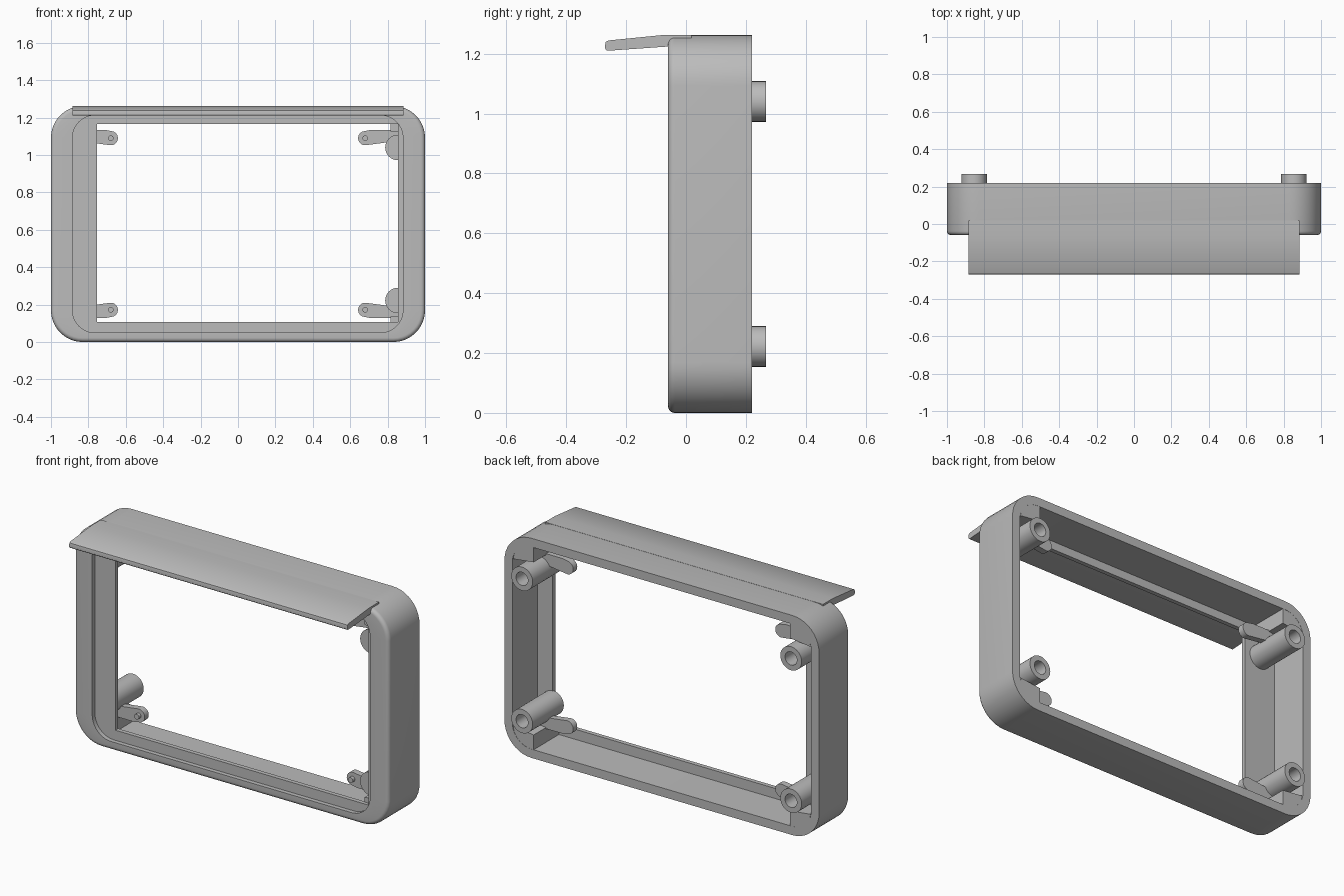
import bpy, bmesh, math
from mathutils import Vector

cube = bpy.data.objects.get("Cube")
if cube:
    bpy.data.objects.remove(cube)

grey = bpy.data.materials.new("matte grey")
grey.use_nodes = True
grey.diffuse_color = (0.5, 0.5, 0.5, 1)
grey.node_tree.nodes["Principled BSDF"].inputs["Base Color"].default_value = (0.5, 0.5, 0.5, 1)

H = 1.262          # overall height
MID = H / 2
BACK = 0.22        # rear rim


def rounded(x0, x1, z0, z1, r, n=10):
    """Rounded rectangle in the xz plane."""
    pts = []
    for i, (cx, cz) in enumerate([(x1 - r, z1 - r), (x0 + r, z1 - r),
                                  (x0 + r, z0 + r), (x1 - r, z0 + r)]):
        for k in range(n + 1):
            a = (i + k / n) * math.pi / 2
            pts.append((cx + r * math.cos(a), cz + r * math.sin(a)))
    return pts


def circle(cx, cz, r, n=32):
    return [(cx + r * math.cos(a), cz + r * math.sin(a))
            for a in (2 * math.pi * k / n for k in range(n))]


def loft(name, sections, closed=False):
    """Skin matching sections given as (xz points, y)."""
    bm = bmesh.new()
    rings = [[bm.verts.new((x, y, z)) for x, z in pts] for pts, y in sections]
    pairs = list(zip(rings, rings[1:]))
    if closed:
        pairs.append((rings[-1], rings[0]))
    else:
        bm.faces.new(rings[0])
        bm.faces.new(rings[-1])
    n = len(rings[0])
    for a, b in pairs:
        for i in range(n):
            j = (i + 1) % n
            bm.faces.new((a[i], a[j], b[j], b[i]))
    bmesh.ops.recalc_face_normals(bm, faces=bm.faces)
    mesh = bpy.data.meshes.new(name)
    bm.to_mesh(mesh)
    bm.free()
    obj = bpy.data.objects.new(name, mesh)
    bpy.context.collection.objects.link(obj)
    mesh.materials.append(grey)
    bpy.ops.object.select_all(action='DESELECT')
    obj.select_set(True)
    bpy.context.view_layer.objects.active = obj
    bpy.ops.object.shade_smooth_by_angle(angle=math.radians(30))
    return obj


# Housing: outer wall, filleted front edge, bezel, recessed lip and rear cavity
FILLET = 0.022
FRONT = -0.06
sections = [(rounded(-1, 1, 0, H, 0.17), BACK)]
for k in range(6):
    a = k / 5 * math.pi / 2
    d = FILLET * (1 - math.cos(a))
    sections.append((rounded(-1 + d, 1 - d, d, H - d, 0.17 - d),
                     FRONT + FILLET * (1 - math.sin(a))))
opening = rounded(-0.885, 0.882, 0.05, H - 0.05, 0.12)
lip = rounded(-0.755, 0.855, 0.108, H - 0.097, 0.002)
cavity = rounded(-0.95, 0.95, 0.05, H - 0.05, 0.12)
sections += [(opening, FRONT), (opening, -0.035), (lip, -0.035),
             (lip, -0.01), (cavity, -0.01), (cavity, BACK)]
loft("housing", sections, closed=True)

# Visor: sloping plate with a rounded front edge, let into the top
profile = [(0.018, H + 0.001), (-0.07, H + 0.001), (-0.26, 1.244), (-0.268, 1.239),
           (-0.27, 1.23), (-0.27, 1.217), (-0.266, 1.211), (-0.258, 1.21),
           (-0.058, 1.224), (0.018, 1.224)]
visor = loft("visor", [(profile, -0.884), (profile, 0.884)])
for v in visor.data.vertices:
    v.co = Vector((v.co.y, v.co.x, v.co.z))
visor.data.flip_normals()

# Corner fittings, repeated in all four corners
for side, sx in (("left", 1), ("right", -1)):
    for level, sz in (("lower", -1), ("upper", 1)):
        def place(pts):
            return [(sx * x, z if sz < 0 else H - z) for x, z in pts]

        tag = f"{side}_{level}"
        # solid corner block
        block = place([(0.815, 0.045), (0.87, 0.045), (0.93, 0.07),
                       (0.945, 0.15), (0.815, 0.135)])
        loft(tag + "_corner_block", [(block, -0.015), (block, BACK - 0.001)])

        # hollow screw post
        post = place(circle(0.855, 0.222, 0.068))
        bore = place(circle(0.855, 0.222, 0.038))
        loft(tag + "_post", [(post, -0.015), (post, 0.268), (bore, 0.268), (bore, 0.06)])

        # mounting tab with a rounded end
        cx, cz, r = 0.68, 0.172, 0.038
        tab = [(0.87, 0.128), (0.87, 0.185)]
        for k in range(13):
            a = math.radians(75 + k * 16)
            tab.append((cx + r * math.cos(a), cz + r * math.sin(a)))
        tab += [(0.71, 0.128)]
        tab = place(tab)
        loft(tag + "_tab", [(tab, 0.07), (tab, 0.107)])

        # locating pin on the tab
        pin = place(circle(cx, cz, 0.015, 16))
        loft(tag + "_pin", [(pin, 0.05), (pin, 0.08)])
